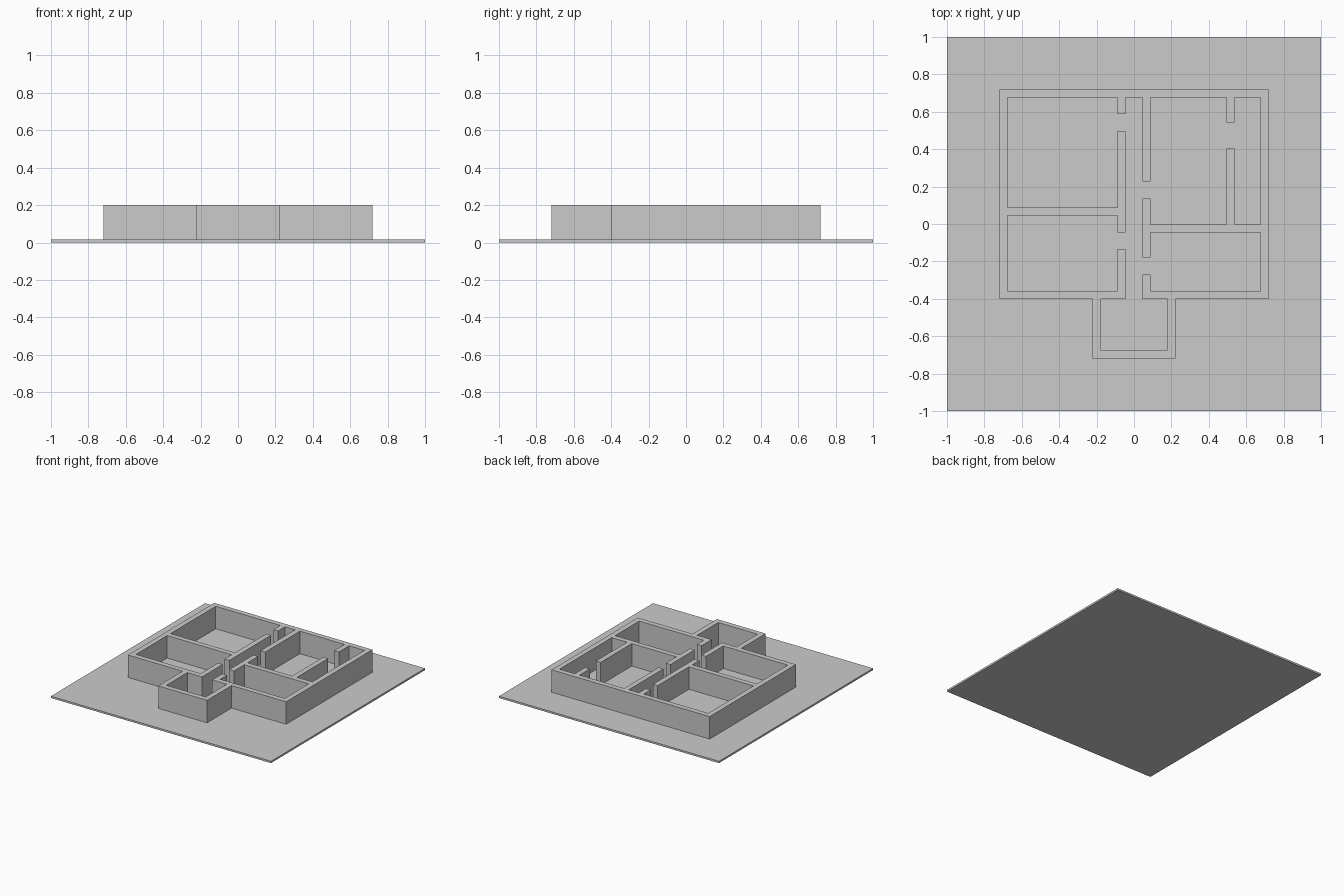
import bpy, bmesh

if "Cube" in bpy.data.objects:
    bpy.data.objects.remove(bpy.data.objects["Cube"])

BASE_H, WALL_H, T = 0.015, 0.2, 0.043


def make_object(name, bm):
    bmesh.ops.recalc_face_normals(bm, faces=bm.faces)
    mesh = bpy.data.meshes.new(name)
    bm.to_mesh(mesh)
    bm.free()
    obj = bpy.data.objects.new(name, mesh)
    bpy.context.collection.objects.link(obj)
    return obj


def extruded_plan(name, rects, z0, z1):
    """Merge overlapping plan rectangles (x0, x1, y0, y1) into one solid."""
    xs = sorted({v for r in rects for v in r[:2]})
    ys = sorted({v for r in rects for v in r[2:]})
    bm = bmesh.new()
    verts = {}

    def vert(i, j):
        if (i, j) not in verts:
            verts[i, j] = bm.verts.new((xs[i], ys[j], z0))
        return verts[i, j]

    for i in range(len(xs) - 1):
        for j in range(len(ys) - 1):
            cx, cy = (xs[i] + xs[i + 1]) / 2, (ys[j] + ys[j + 1]) / 2
            if any(a < cx < b and c < cy < d for a, b, c, d in rects):
                bm.faces.new([vert(i, j), vert(i + 1, j),
                              vert(i + 1, j + 1), vert(i, j + 1)])
    ext = bmesh.ops.extrude_face_region(bm, geom=bm.faces[:], use_keep_orig=True)
    top = [g for g in ext["geom"] if isinstance(g, bmesh.types.BMVert)]
    bmesh.ops.translate(bm, verts=top, vec=(0, 0, z1 - z0))
    return make_object(name, bm)


def wall_x(y, x0, x1):
    return (x0, x1, y, round(y + T, 4))


def wall_y(x, *spans):
    return [(x, round(x + T, 4), y0, y1) for y0, y1 in spans]


# Ground slab
extruded_plan("ground_slab", [(-1, 1, -1, 1)], 0, BASE_H)

X, TOP, FRONT = 0.719, 0.719, -0.401   # outer house limits
HALL, PORCH, PORCH_Y = 0.046, 0.222, -0.718

walls = [wall_x(TOP - T, -X, X)]                                   # back wall
for s in (-1, 1):
    # outer side, front and entrance side walls, mirrored
    for a, b, y0, y1 in [(X - T, X, FRONT, TOP),
                         (HALL, X, FRONT, FRONT + T),
                         (PORCH - T, PORCH, PORCH_Y, FRONT)]:
        walls.append((min(s * a, s * b), max(s * a, s * b), y0, y1))
walls.append(wall_x(PORCH_Y, -PORCH, PORCH))                       # entrance front

# Hall walls with doorways
walls += wall_y(-HALL - T, (0.587, TOP), (-0.045, 0.497), (FRONT, -0.134))
walls += wall_y(HALL, (0.228, TOP), (-0.179, 0.135), (FRONT, -0.269))

# Room dividers and closet wall
walls.append(wall_x(0.046, -X, -HALL))
walls.append(wall_x(-0.045, HALL, X))
walls += wall_y(0.494, (0.543, TOP), (-0.045, 0.403))

extruded_plan("house_walls", walls, BASE_H, WALL_H)
